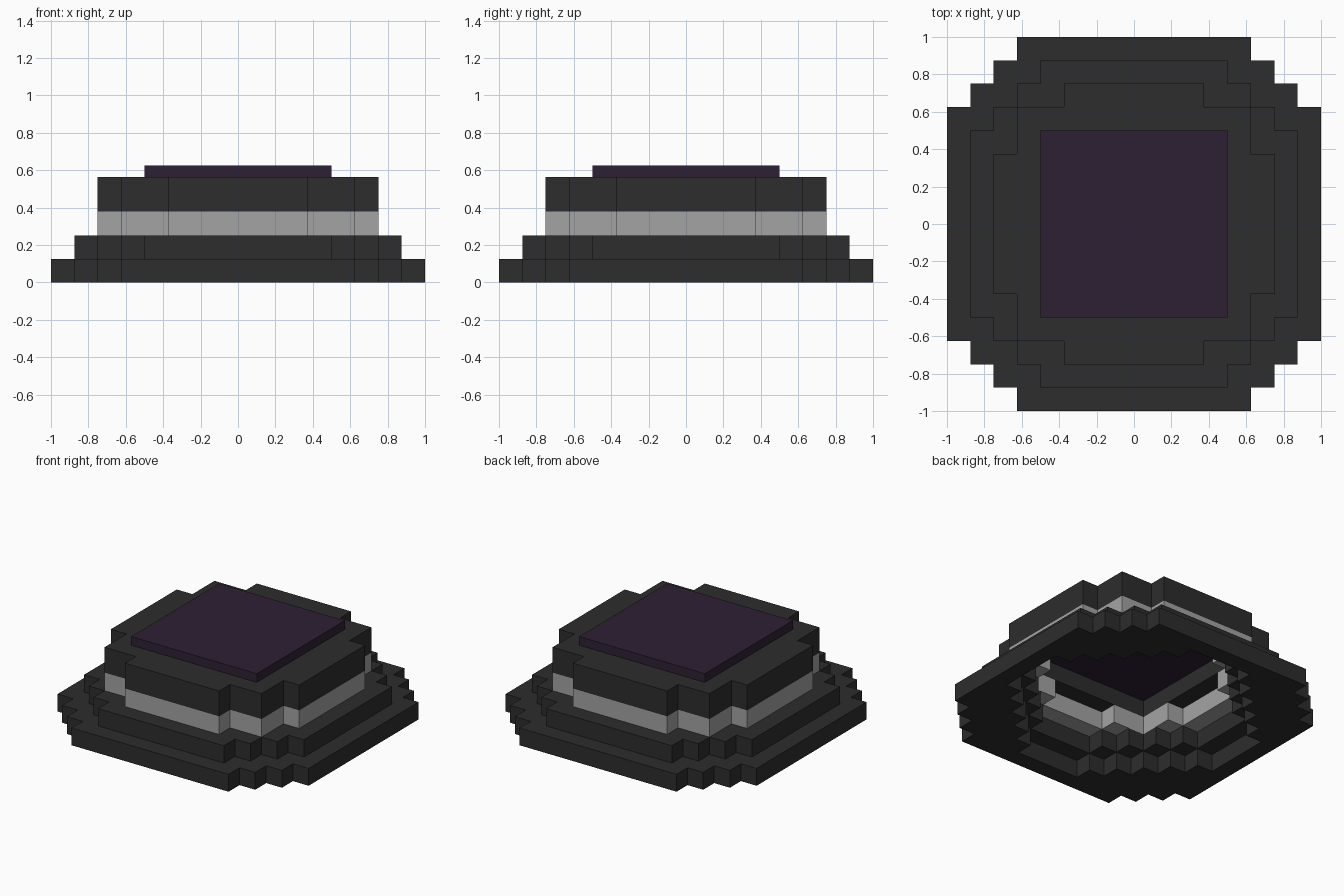
import bpy
import bmesh
from mathutils import Vector

cube = bpy.data.objects.get("Cube")
if cube:
    bpy.data.objects.remove(cube, do_unlink=True)


def make_material(name, rgb):
    mat = bpy.data.materials.new(name)
    mat.use_nodes = True
    mat.diffuse_color = (*rgb, 1)
    mat.node_tree.nodes["Principled BSDF"].inputs["Base Color"].default_value = (*rgb, 1)
    return mat


charcoal = make_material("charcoal", (0.026, 0.026, 0.026))
light_grey = make_material("light grey", (0.37, 0.37, 0.37))
dark_purple = make_material("dark purple", (0.027, 0.0145, 0.034))


def stepped_outline(corners):
    """Turn the outward corners of one quadrant into a full stepped loop."""
    quadrant = [corners[0]]
    for (_, y_prev), (x, y) in zip(corners, corners[1:]):
        quadrant += [(x, y_prev), (x, y)]
    loop = []
    for _ in range(4):
        loop += quadrant
        quadrant = [(-y, x) for x, y in quadrant]
    return loop


def make_tier(name, outer, hole, z0, z1, mat):
    """Extrude a stepped outline, with an optional stepped opening."""
    bm = bmesh.new()
    edges = []
    for corners in filter(None, (outer, hole)):
        verts = [bm.verts.new((x, y, z0)) for x, y in stepped_outline(corners)]
        edges += [bm.edges.new((a, b)) for a, b in zip(verts, verts[1:] + verts[:1])]
    bmesh.ops.triangle_fill(bm, use_beauty=True, edges=edges, normal=Vector((0, 0, 1)))
    top = bmesh.ops.extrude_face_region(bm, geom=bm.faces[:], use_keep_orig=True)["geom"]
    bmesh.ops.translate(bm, vec=(0, 0, z1 - z0),
                        verts=[g for g in top if isinstance(g, bmesh.types.BMVert)])
    bmesh.ops.recalc_face_normals(bm, faces=bm.faces[:])
    mesh = bpy.data.meshes.new(name)
    bm.to_mesh(mesh)
    bm.free()
    mesh.materials.append(mat)
    obj = bpy.data.objects.new(name, mesh)
    bpy.context.collection.objects.link(obj)
    return obj


# Outward corners of each tier, from the +x side round to the +y side
BASE = [(1, .625), (.875, .75), (.75, .875), (.625, 1)]
BASE_HOLE = [(.875, .25), (.75, .375), (.625, .5), (.5, .625), (.375, .75), (.25, .875)]
STEP = [(.875, .5), (.75, .625), (.625, .75), (.5, .875)]
STEP_HOLE = [(.75, .25), (.625, .375), (.5, .5), (.375, .625), (.25, .75)]
BODY = [(.75, .375), (.625, .625), (.375, .75)]
BODY_HOLE = [(.625, .25), (.5, .5), (.25, .625)]
SQUARE = [(.5, .5)]

# Hollow tiers, bottom to top
make_tier("base_ring", BASE, BASE_HOLE, 0, .125, charcoal)
make_tier("step_ring", STEP, STEP_HOLE, .125, .25, charcoal)
make_tier("light_band", BODY, BODY_HOLE, .25, .38, light_grey)
make_tier("upper_ring", BODY, SQUARE, .38, .5625, charcoal)

# Square cap closing the opening
make_tier("top_cap", SQUARE, None, .5, .625, dark_purple)
